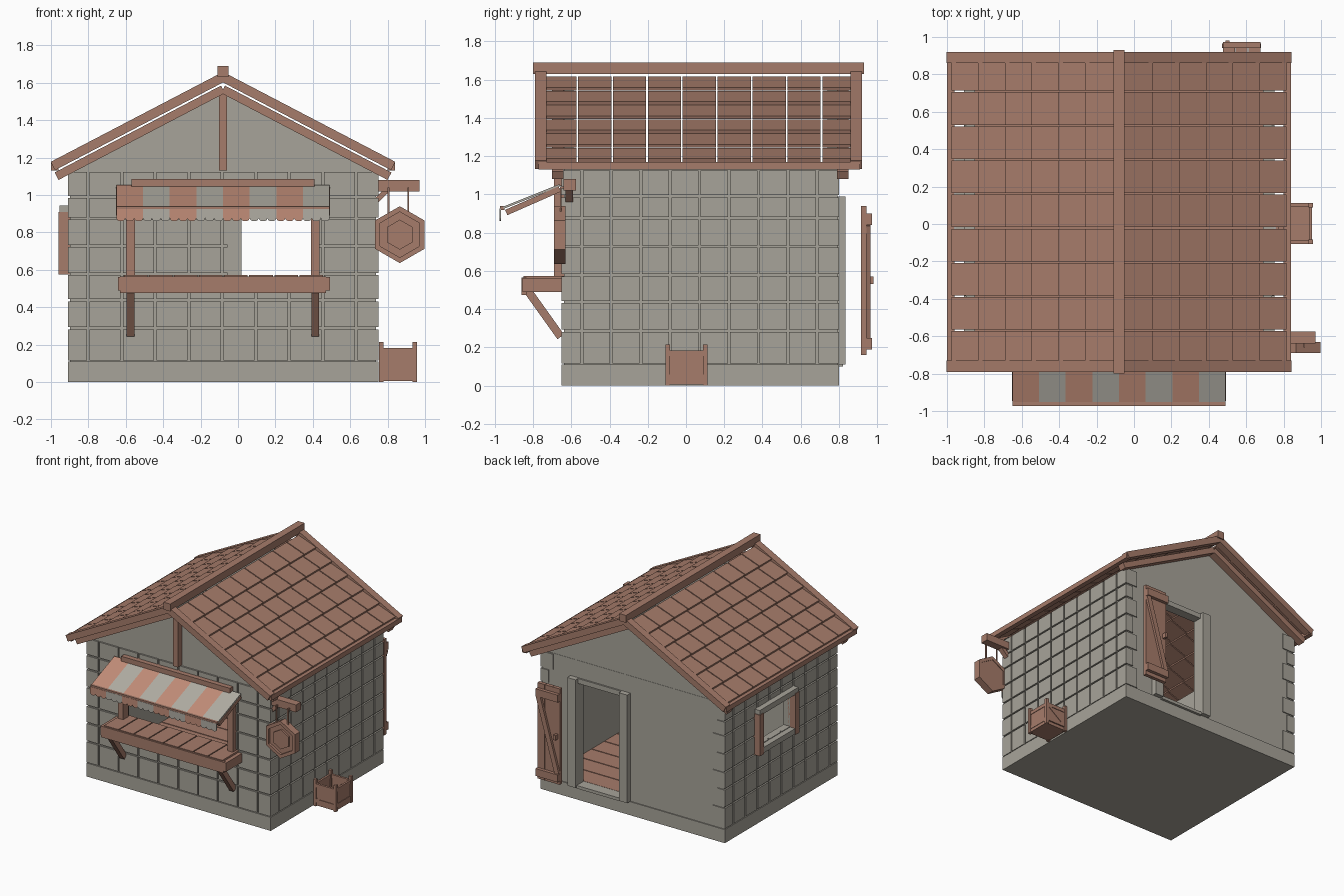
import bpy, bmesh, math
from mathutils import Matrix, Vector

if "Cube" in bpy.data.objects:
    bpy.data.objects.remove(bpy.data.objects["Cube"], do_unlink=True)


def material(name, *rgb):
    m = bpy.data.materials.new(name)
    m.use_nodes = True
    m.diffuse_color = (*rgb, 1)
    m.node_tree.nodes["Principled BSDF"].inputs["Base Color"].default_value = (*rgb, 1)
    return m


STONE = material("stone grey", .39, .37, .32)
WOOD = material("brown wood", .38, .2, .145)
RED = material("terracotta cloth", .54, .27, .19)
CREAM = material("cream cloth", .44, .42, .37)


class Part:
    """Collects simple solids into one named object."""

    def __init__(self, name, mat):
        self.name, self.mat, self.bm = name, mat, bmesh.new()

    def box(self, x0, x1, y0, y1, z0, z1):
        size = Matrix.Diagonal((x1 - x0, y1 - y0, z1 - z0, 1))
        mid = Matrix.Translation(((x0 + x1) / 2, (y0 + y1) / 2, (z0 + z1) / 2))
        bmesh.ops.create_cube(self.bm, size=1, matrix=mid @ size)
        return self

    def bar(self, a, b, w, h):
        a, b = Vector(a), Vector(b)
        x = (b - a).normalized()
        y = Vector((0, 0, 1)).cross(x)
        y = y.normalized() if y.length > .01 else Vector((0, 1, 0))
        rot = Matrix((x, y, x.cross(y))).transposed().to_4x4()
        size = Matrix.Diagonal(((b - a).length, w, h, 1))
        bmesh.ops.create_cube(self.bm, size=1, matrix=Matrix.Translation((a + b) / 2) @ rot @ size)
        return self

    def prism(self, pts, y0, y1):
        lo = [self.bm.verts.new((x, y0, z)) for x, z in pts]
        hi = [self.bm.verts.new((x, y1, z)) for x, z in pts]
        self.bm.faces.new(lo)
        self.bm.faces.new(hi[::-1])
        for i in range(len(pts)):
            self.bm.faces.new((lo[i - 1], hi[i - 1], hi[i], lo[i]))
        return self

    def done(self):
        bmesh.ops.recalc_face_normals(self.bm, faces=self.bm.faces)
        me = bpy.data.meshes.new(self.name)
        self.bm.to_mesh(me)
        self.bm.free()
        me.materials.append(self.mat)
        ob = bpy.data.objects.new(self.name, me)
        bpy.context.collection.objects.link(ob)
        return ob


def cut(r, hole):
    """Pieces of rectangle r = (u0, u1, z0, z1) left outside the hole."""
    u0, u1, z0, z1 = r
    if not hole or hole[0] >= u1 or hole[1] <= u0 or hole[2] >= z1 or hole[3] <= z0:
        return [r]
    a, b, c, d = max(u0, hole[0]), min(u1, hole[1]), max(z0, hole[2]), min(z1, hole[3])
    parts = [(u0, a, z0, z1), (b, u1, z0, z1), (a, b, z0, c), (a, b, d, z1)]
    return [p for p in parts if p[1] - p[0] > .001 and p[3] - p[2] > .001]


L, R, F, B, MID = -.91, .75, -.65, .8, -.08
ROWS = [.11, .287, .437, .577, .727, .875, .99, 1.13]
GAP = .006


def wall(name, along_x, skin, core, u_edges, hole=None):
    """Block skin over a core slab; skin and core are depth ranges."""
    p = Part(name, STONE)

    def put(r, depth):
        for u0, u1, z0, z1 in cut(r, hole):
            if along_x:
                p.box(u0, u1, *depth, z0, z1)
            else:
                p.box(*depth, u0, u1, z0, z1)
    put((u_edges[0] + .013, u_edges[-1] - .013, ROWS[0], ROWS[-1]), core)
    for u0, u1 in zip(u_edges, u_edges[1:]):
        for z0, z1 in zip(ROWS, ROWS[1:]):
            put((u0 + GAP * (u0 > u_edges[0]), u1 - GAP * (u1 < u_edges[-1]), z0 + GAP, z1 - GAP), depth=skin)
    p.done()


# Stone foundation and walls
Part("foundation", STONE).box(L, R, F, B, 0, .11).done()
x_edges = [L] + [-.8 + .179 * i for i in range(9)] + [R]
y_edges = [F] + [-.545 + .154 * i for i in range(9)] + [B]
window, door, side_window = (-.57, .41, .56, 1), (.02, .41, .11, .98), (-.04, .37, .63, .9)
wall("front_wall", True, (F, F + .016), (F + .013, F + .06), x_edges, window)
wall("left_wall", False, (R - .016, R), (R - .06, R - .013), y_edges)
wall("right_wall", False, (L, L + .016), (L + .013, L + .06), y_edges, side_window)
wall("back_wall", True, (B - .07, B - .055), (B - .06, B - .008), x_edges, door)
quoins = Part("back_quoins", STONE)
for i, (z0, z1) in enumerate(zip(ROWS, ROWS[1:])):
    w = .07 + .04 * (i % 2 == 0)
    quoins.box(L, L + w, B - .03, B, z0 + GAP, z1 - GAP)
    quoins.box(R - w, R, B - .03, B, z0 + GAP, z1 - GAP)
quoins.done()
for name, y in (("front_gable", F + .012), ("back_gable", B - .06)):
    Part(name, STONE).prism([(L, 1.13), (R, 1.13), (MID, 1.56)], y, y + .05).done()

# Plank floor
floor = Part("floor_planks", WOOD)
for i in range(8):
    floor.box(L + .06, R - .06, -.59 + .165 * i, -.433 + .165 * i, .1, .122)
floor.done()

# Roof: overlapping tiles, barge boards, rafters, eaves and ridge
SLOPE = .522
tiles, barge = Part("roof_tiles", WOOD), Part("barge_boards", WOOD)
rafters, eaves = Part("gable_rafters", WOOD), Part("eave_boards", WOOD)
for s in (-1, 1):
    def at(d, y, top):
        return (MID + s * d, y, top - SLOPE * d)
    for row in range(6):
        d = .02 + row * .143
        for col in range(9):
            y = -.66 + .1825 * col
            tiles.bar(at(d, y, 1.618), at(d + .158, y, 1.644), .174, .018)
    for y in (-.76, .89):
        barge.bar(at(0, y, 1.63), at(.91, y, 1.63), .06, .05)
    for y in (-.67, .82):
        rafters.bar(at(0, y, 1.565), at(.89, y, 1.565), .06, .045)
    x = MID + s * .9
    eaves.box(x - .02, x + .02, -.77, .91, 1.13, 1.17)
for p in (tiles, barge, rafters, eaves):
    p.done()
Part("ridge_beam", WOOD).box(MID - .03, MID + .03, -.8, .93, 1.63, 1.69).done()
Part("gable_post", WOOD).box(MID - .022, MID + .022, -.69, -.63, 1.13, 1.55).done()

# Serving window posts, counter and braces
posts, braces = Part("window_posts", WOOD), Part("counter_braces", WOOD)
for x in (-.575, .413):
    posts.box(x - .023, x + .023, -.69, -.62, .56, 1.03)
    braces.bar((x, -.83, .5), (x, -.655, .255), .042, .042)
    braces.box(x - .021, x + .021, -.84, -.64, .49, .515)
posts.done()
braces.done()
counter = Part("counter", WOOD).box(-.63, .47, -.86, -.835, .475, .565)
for x in (-.625, .475):
    counter.box(x - .016, x + .016, -.855, -.65, .49, .562)
for i in range(8):
    x = -.61 + .134 * i
    counter.box(x, x + .126, -.85, -.6, .545, .572)
counter.done()

# Striped awning with scalloped fringe
W = .1425
for k, (name, mat) in enumerate((("awning_red", RED), ("awning_cream", CREAM))):
    cloth, fringe = Part(name + "_stripes", mat), Part(name + "_fringe", mat)
    for i in range(k, 8, 2):
        x = -.65 + W * i
        cloth.bar((x + W / 2, -.66, 1.048), (x + W / 2, -.955, .93), W, .012)
        for j in range(3):
            w = W / 3
            c = x + w * (j + .5)
            arc = [(c + w / 2 * math.cos(t * math.pi / 5), .876 - .017 * math.sin(t * math.pi / 5)) for t in range(6)]
            fringe.prism([(c - w / 2, .925), (c + w / 2, .925)] + arc, -.974, -.967)
    cloth.done()
    fringe.done()
frame = Part("awning_frame", WOOD)
for x in (-.64, .48):
    frame.bar((x, -.66, 1.028), (x, -.94, .905), .022, .03)
frame.box(-.65, .49, -.972, -.95, .917, .938)
frame.box(-.57, .41, -.69, -.64, 1.045, 1.085)
frame.done()

# Hanging hexagonal sign on a bracket
bracket = Part("sign_bracket", WOOD).box(R - .01, .97, -.64, -.575, 1.02, 1.08)
bracket.bar((R - .01, -.61, .97), (.8, -.61, 1.03), .04, .03)
for x in (.805, .91):
    bracket.box(x - .005, x + .005, -.66, -.65, .9, 1.04)
    bracket.box(x - .005, x + .005, -.66, -.61, 1.03, 1.04)
bracket.done()


def hexagon(r):
    return [(.865 + r * math.sin(k * math.pi / 3), .788 + r * math.cos(k * math.pi / 3)) for k in range(6)]


Part("sign_panel", WOOD).prism(hexagon(.14), -.67, -.635).done()
Part("sign_centre", WOOD).prism(hexagon(.08), -.685, -.66).done()
rim, outer, inner = Part("sign_rim", WOOD), hexagon(.152), hexagon(.122)
for k in range(6):
    rim.prism([outer[k - 1], outer[k], inner[k], inner[k - 1]], -.69, -.63)
rim.done()

# Open crate beside the wall
crate = Part("crate", WOOD).box(.76, .95, -.1, .1, .005, .03)
for x in (.765, .945):
    for y in (-.095, .1):
        crate.box(x - .012, x + .012, y - .012, y + .012, 0, .215)
    for z in (.03, .155):
        crate.box(x - .008, x + .008, -.1, .105, z, z + .028)
    crate.box(x - .004, x + .004, -.1, .105, .03, .16)
for y in (-.097, .102):
    for z in (.03, .155):
        crate.box(.76, .95, y - .009, y + .009, z, z + .028)
    crate.box(.76, .95, y - .004, y + .004, .03, .16)
    crate.bar((.78, y, .05), (.93, y, .16), .016, .02)
crate.done()

# Back doorway frame and open door leaf
jambs = Part("door_frame", STONE)
for x in (-.055, .41):
    jambs.box(x, x + .075, B - .07, B + .035, .11, .99)
jambs.box(.02, .41, B - .07, B + .005, .95, .99).box(.02, .41, B - .07, B + .02, .1, .125).done()
leaf = Part("door_leaf", WOOD)
for i in range(3):
    leaf.box(.475 + .068 * i, .54 + .068 * i, .915, .945, .16, .94)
for z in (.19, .84):
    leaf.box(.475, .676, .94, .972, z, z + .06)
leaf.bar((.49, .953, .25), (.66, .953, .84), .022, .04)
leaf.box(.49, .51, .94, .98, .53, .57).done()

# Side window surround
sides, sills = Part("side_window_posts", WOOD), Part("side_window_sills", STONE)
for y in (-.09, .37):
    sides.box(L - .05, L + .06, y, y + .05, .575, .91)
for z in (.58, .9):
    sills.box(L - .045, L + .06, -.085, .415, z, z + .045)
sides.done()
sills.done()
